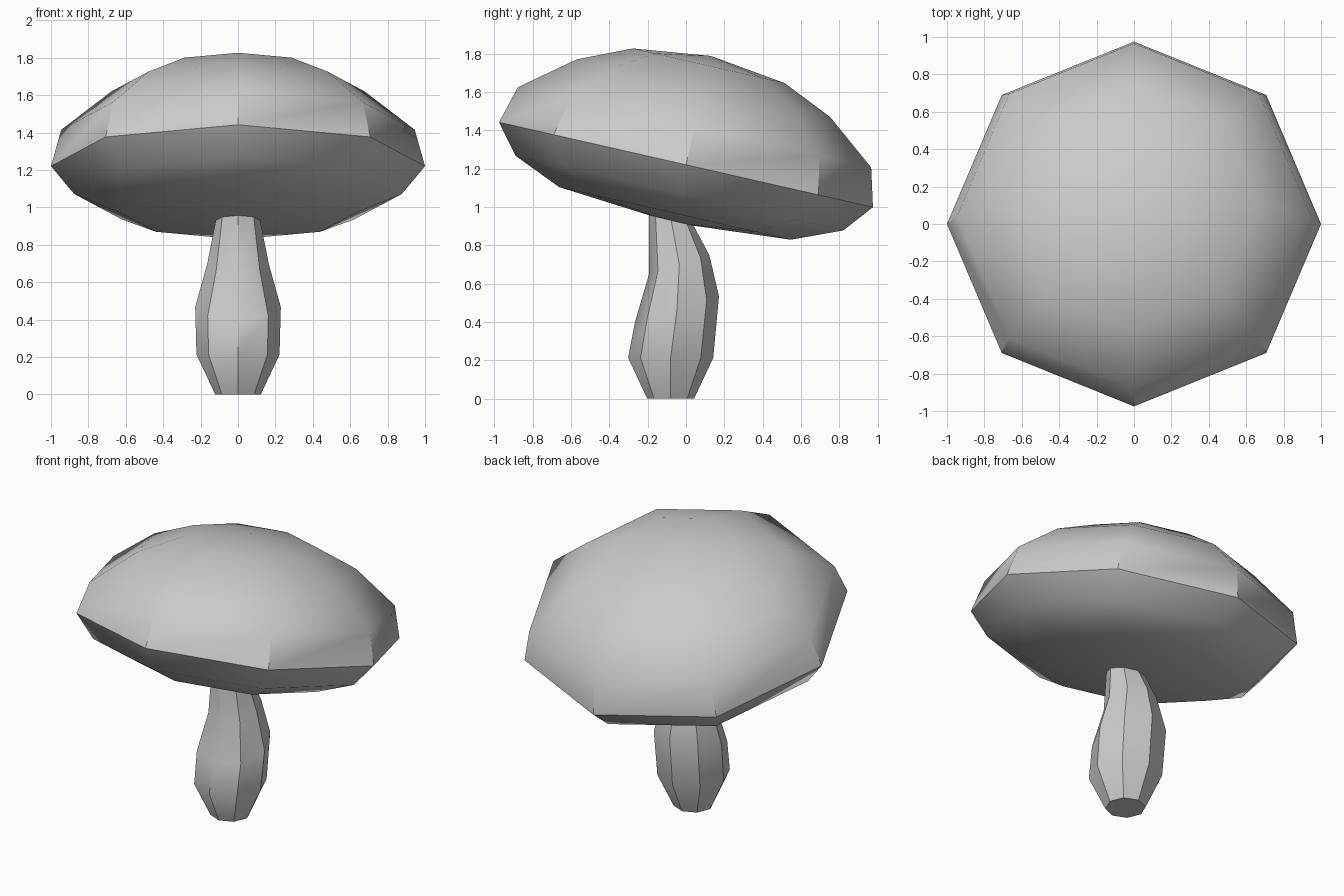
import bpy, bmesh, math
from mathutils import Vector

if "Cube" in bpy.data.objects:
    bpy.data.objects.remove(bpy.data.objects["Cube"])

SIDES = 8


def loft(name, rings, start=None, end=None):
    """Bridge eight-sided rings (centre, radius, tilt about x); ends are a point or a flat face."""
    bm = bmesh.new()
    loops = []
    for centre, radius, tilt in rings:
        loop = []
        for i in range(SIDES):
            a = 2 * math.pi * i / SIDES
            x, d = radius * math.cos(a), radius * math.sin(a)
            loop.append(bm.verts.new(Vector(centre) + Vector((x, d * math.cos(tilt), d * math.sin(tilt)))))
        loops.append(loop)
    for low, high in zip(loops, loops[1:]):
        for i in range(SIDES):
            j = (i + 1) % SIDES
            bm.faces.new((low[i], low[j], high[j], high[i]))
    for loop, tip in ((loops[0], start), (loops[-1], end)):
        if tip is None:
            bm.faces.new(loop)
        else:
            v = bm.verts.new(tip)
            for i in range(SIDES):
                bm.faces.new((loop[i], loop[(i + 1) % SIDES], v))
    bmesh.ops.recalc_face_normals(bm, faces=bm.faces)
    mesh = bpy.data.meshes.new(name)
    bm.to_mesh(mesh)
    bm.free()
    obj = bpy.data.objects.new(name, mesh)
    bpy.context.collection.objects.link(obj)
    bpy.ops.object.select_all(action='DESELECT')
    obj.select_set(True)
    bpy.context.view_layer.objects.active = obj
    bpy.ops.object.shade_smooth_by_angle(angle=math.radians(40))
    return obj


# Cap: octagonal dome over a shallow underside, tipped down towards the back
cap_profile = [(0.62, -0.26), (0.876, -0.152), (1.0, 0.0),
               (0.945, 0.20), (0.677, 0.41), (0.405, 0.53)]
cap = loft("cap", [((0, 0, h), r, 0) for r, h in cap_profile],
           start=(0, 0, -0.31), end=(0, 0, 0.582))
cap.location = (0, 0, 1.22)
cap.rotation_euler.x = math.radians(-12.8)

# Stem: bulging octagonal tube that leans slightly and ends inside the cap
stem_rings = [(-0.08, 0.0, 0.122, 0), (-0.08, 0.213, 0.222, 0),
              (-0.047, 0.467, 0.229, 17), (-0.035, 0.70, 0.164, 17),
              (-0.08, 0.945, 0.116, -14)]
loft("stem", [((0, y, z), r, math.radians(t)) for y, z, r, t in stem_rings])
